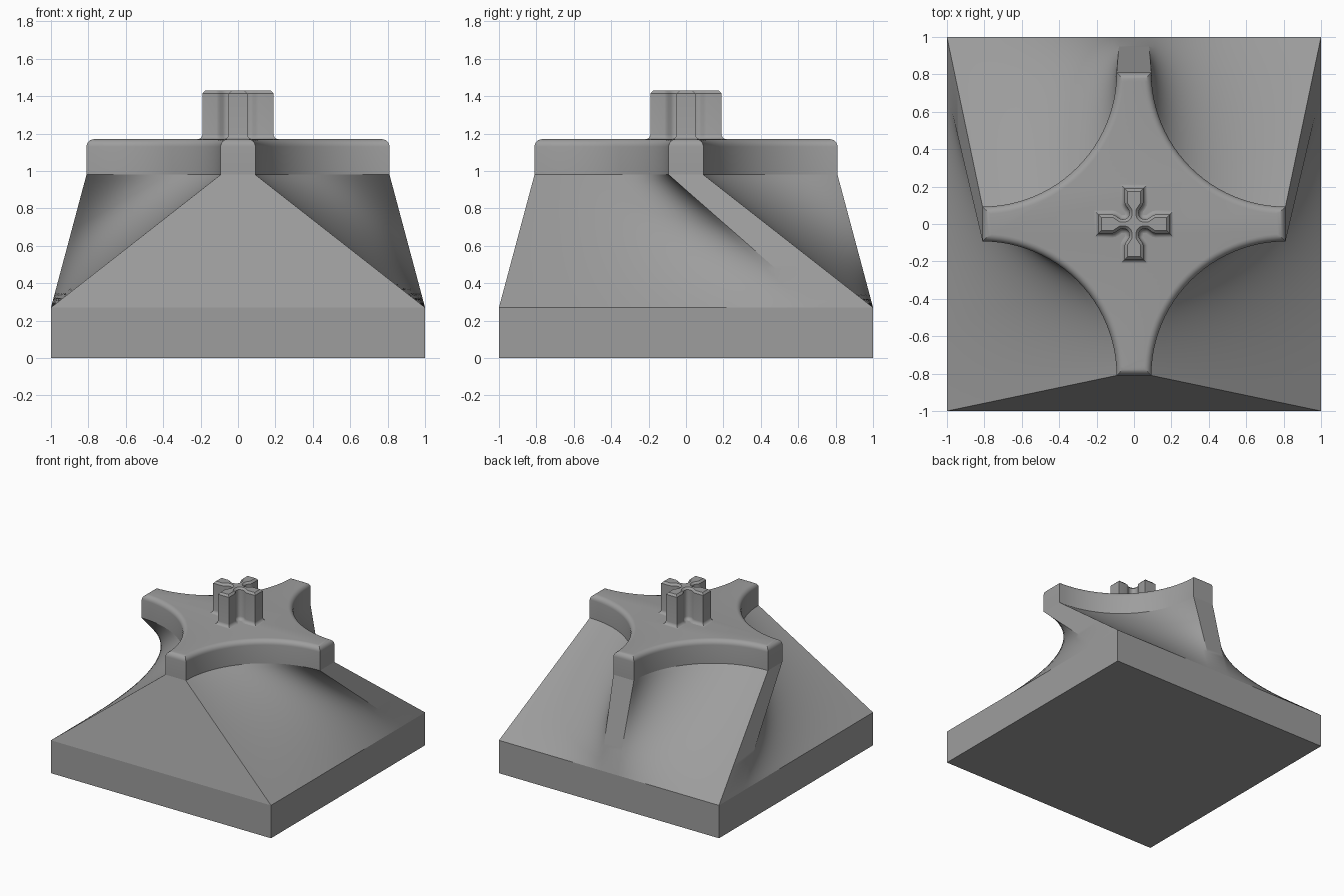
import bpy, bmesh, math
from mathutils import Vector

if "Cube" in bpy.data.objects:
    bpy.data.objects.remove(bpy.data.objects["Cube"])

N = 24            # segments per concave arc
END, HALF = 0.81, 0.093

# dark grey for the whole model
grey = bpy.data.materials.new("dark_grey")
grey.diffuse_color = (0.34, 0.34, 0.34, 1)
grey.use_nodes = True
grey.node_tree.nodes["Principled BSDF"].inputs["Base Color"].default_value = grey.diffuse_color


def rotate4(points):
    """Repeat a quarter outline around z."""
    out = []
    for c, s in [(1, 0), (0, 1), (-1, 0), (0, -1)]:
        out += [Vector((c * x - s * y, s * x + c * y)) for x, y in points]
    return out


def inset(pts, d):
    """Move a counter-clockwise outline inwards by d with mitred corners."""
    out = []
    for i, p in enumerate(pts):
        a = (p - pts[i - 1]).normalized()
        b = (pts[(i + 1) % len(pts)] - p).normalized()
        na, nb = Vector((-a.y, a.x)), Vector((-b.y, b.x))
        out.append(p + (na + nb) * (d / (1 + na.dot(nb))))
    return out


def skin(name, rings, cap_bottom=False, cap_top=False, angle=30):
    """Join a stack of (outline, z) rings into one mesh."""
    bm = bmesh.new()
    loops = [[bm.verts.new((p.x, p.y, z)) for p in pts] for pts, z in rings]
    n = len(loops[0])
    for lo, hi in zip(loops, loops[1:]):
        for i in range(n):
            j = (i + 1) % n
            bm.faces.new((lo[i], lo[j], hi[j], hi[i]))
    if cap_bottom:
        bm.faces.new(loops[0][::-1])
    if cap_top:
        bm.faces.new(loops[-1])
    me = bpy.data.meshes.new(name)
    bm.to_mesh(me)
    bm.free()
    me.materials.append(grey)
    ob = bpy.data.objects.new(name, me)
    bpy.context.collection.objects.link(ob)
    bpy.ops.object.select_all(action='DESELECT')
    ob.select_set(True)
    bpy.context.view_layer.objects.active = ob
    bpy.ops.object.shade_smooth_by_angle(angle=math.radians(angle))
    return ob


# four-pointed star outline: concave arcs joined by short flat ends
R = END - HALF
arc = [(END + R * math.cos(a), -END + R * math.sin(a))
       for a in (math.pi - math.pi / 2 * i / N for i in range(N + 1))]
star = rotate4(arc)
total = len(star)

# square outline with one point per star point, spaced by length between corners
anchors = [(0, (1, -1)), (N + 1, (1, 1)), (3 * N + 2, (-1, 1)),
           (4 * N + 3, (-1, -1)), (total, (1, -1))]
square = []
for (i0, c0), (i1, c1) in zip(anchors, anchors[1:]):
    run = [0.0]
    for i in range(i0, i1):
        run.append(run[-1] + (star[(i + 1) % total] - star[i]).length)
    square += [Vector(c0).lerp(Vector(c1), r / run[-1]) for r in run[:-1]]

# base slab
skin("base_slab", [(square, 0.0), (square, 0.27)], cap_bottom=True)

# skirt that blends the square into the star
STEPS = 24
rings = []
for k in range(STEPS + 1):
    t = k / STEPS
    rings.append(([a.lerp(b, t) for a, b in zip(square, star)], 0.27 + 0.71 * t))
skin("skirt", rings, angle=20)

# star plate with rounded upper edge
F = 0.04
rings = [(star, 0.98)]
for k in range(7):
    a = math.pi / 2 * k / 6
    rings.append((inset(star, F * (1 - math.cos(a))), 1.17 - F + F * math.sin(a)))
skin("star_plate", rings, cap_top=True)

# cross stem: arms with waisted necks, flared foot, chamfered rim
half = [(.05, -.19), (.05, -.115), (.048, -.106), (.041, -.094), (.031, -.08),
        (.026, -.071), (.025, -.06), (.026, -.049), (.029, -.039)]
cross = rotate4(half + [(-y, -x) for x, y in reversed(half)])
rings = []
for k in range(6):
    a = math.pi / 2 * k / 5
    rings.append((inset(cross, -0.028 * (1 - math.sin(a))), 1.169 + 0.028 * (1 - math.cos(a))))
rings += [(cross, 1.415), (inset(cross, 0.015), 1.43)]
skin("cross_stem", rings, cap_top=True)
